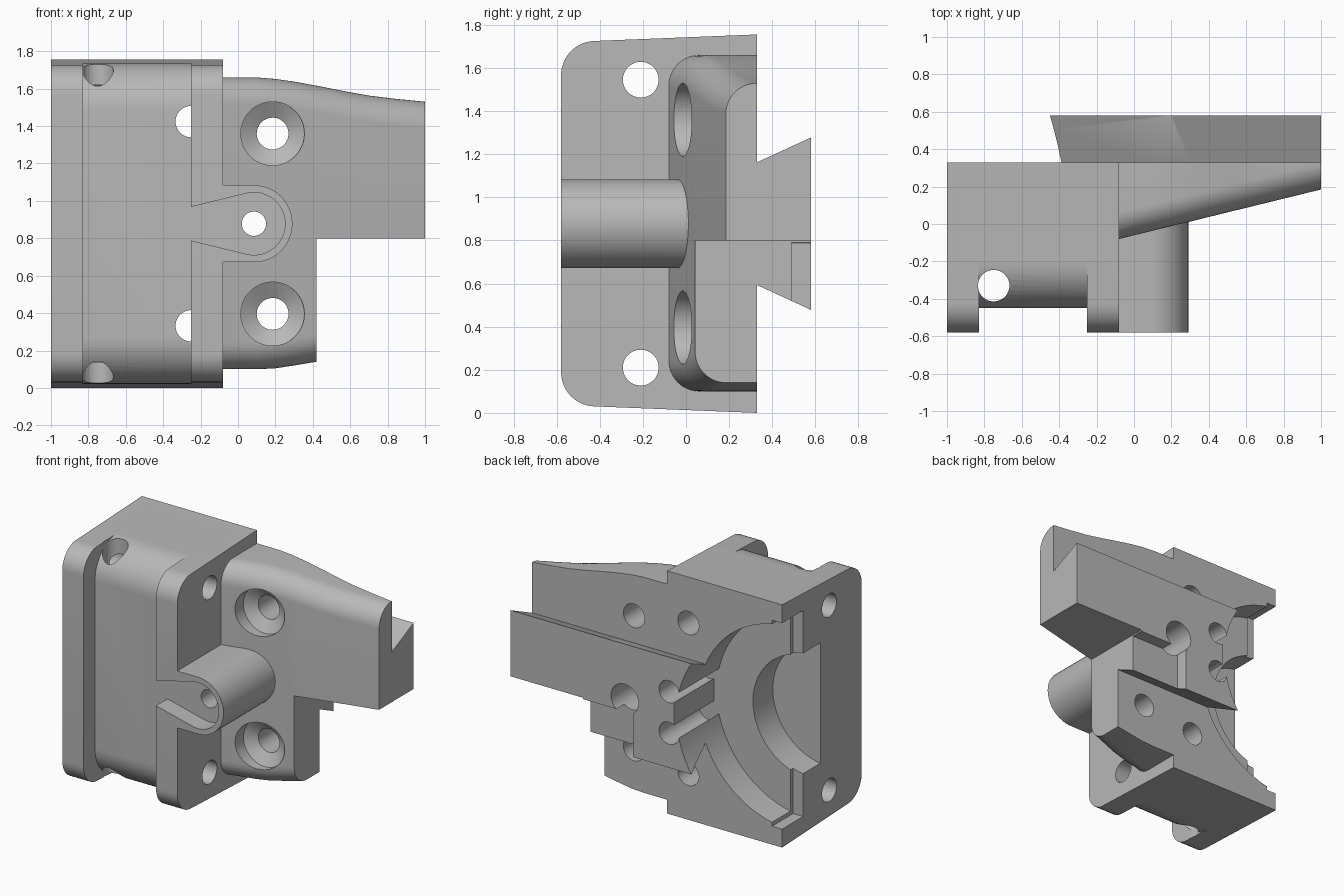
import bpy, bmesh
from math import sin, cos, pi, radians

cube = bpy.data.objects.get("Cube")
if cube:
    bpy.data.objects.remove(cube, do_unlink=True)

MID = 0.878    # height of the mirror line
BACK = 0.33    # mounting face

grey = bpy.data.materials.new("light_grey")
grey.use_nodes = True
grey.diffuse_color = (0.48, 0.48, 0.48, 1)
grey.node_tree.nodes["Principled BSDF"].inputs["Base Color"].default_value = (0.48, 0.48, 0.48, 1)


def loft(name, rings):
    """Closed solid through rings of matching 3D points."""
    bm = bmesh.new()
    loops = [[bm.verts.new(p) for p in ring] for ring in rings]
    n = len(loops[0])
    for a, b in zip(loops, loops[1:]):
        for i in range(n):
            j = (i + 1) % n
            bm.faces.new((a[i], a[j], b[j], b[i]))
    bm.faces.new(loops[0][::-1])
    bm.faces.new(loops[-1])
    bmesh.ops.recalc_face_normals(bm, faces=bm.faces)
    mesh = bpy.data.meshes.new(name)
    bm.to_mesh(mesh)
    bm.free()
    mesh.materials.append(grey)
    ob = bpy.data.objects.new(name, mesh)
    bpy.context.collection.objects.link(ob)
    return ob


def place(axis, p, t):
    u, v = p
    return {"x": (t, u, v), "y": (u, t, v), "z": (u, v, t)}[axis]


def prism(name, axis, pts, a, b):
    return loft(name, [[place(axis, p, t) for p in pts] for t in (a, b)])


def arc(cx, cy, r, start, end, steps=12):
    angles = [radians(start + (end - start) * i / steps) for i in range(steps + 1)]
    return [(cx + r * cos(t), cy + r * sin(t)) for t in angles]


def rod(name, axis, cx, cy, r, a, b, steps=48):
    return prism(name, axis, arc(cx, cy, r, 0, 360, steps)[:-1], a, b)


def box(name, x0, x1, y0, y1, z0, z1):
    return prism(name, "z", [(x0, y0), (x1, y0), (x1, y1), (x0, y1)], z0, z1)


def combine(target, tool, operation):
    tool.hide_render = True
    mod = target.modifiers.new(tool.name, "BOOLEAN")
    mod.operation = operation
    mod.solver = "EXACT"
    mod.object = tool
    bpy.context.view_layer.objects.active = target
    bpy.ops.object.modifier_apply(modifier=mod.name)
    bpy.data.objects.remove(tool, do_unlink=True)


def rounded_section(front, radius, top, bottom, back_top, back_bottom):
    """Side outline with both front corners rounded, as (y, z)."""
    return (arc(front + radius, top - radius, radius, 90, 180)
            + arc(front + radius, bottom + radius, radius, 180, 270)
            + [(BACK, back_bottom), (BACK, back_top)])


def block_section(front, radius):
    top = 2 * MID - 0.04 * (BACK - front - radius)
    return rounded_section(front, radius, top, 2 * MID - top, 2 * MID, 0)


# Main block with two taller end flanges
bracket = prism("bracket_body", "x", block_section(-0.45, 0.25), -0.95, -0.12)
for name, x0, x1 in (("outer_flange", -1, -0.83), ("inner_flange", -0.25, -0.08)):
    combine(bracket, prism(name, "x", block_section(-0.58, 0.16), x0, x1), "UNION")

# Tapering wing with a slanted front and curved upper and lower edges
stations = [(-0.15, 1.66, 0.1), (0.1, 1.66, 0.1), (0.2, 1.652, 0.105), (0.3, 1.638, 0.12),
            (0.42, 1.616, 0.14), (0.55, 1.59, 0.14), (0.7, 1.563, 0.14),
            (0.85, 1.545, 0.14), (1, 1.53, 0.14)]
rings = []
for x, top, bottom in stations:
    front = -0.08 + 0.245 * (x + 0.08)
    outline = rounded_section(front, 0.143, top, bottom, top, bottom)
    rings.append([(x, y, z) for y, z in outline])
combine(bracket, loft("wing", rings), "UNION")

# Dovetail rail on the back
rail = [(0.25, MID - 0.285), (BACK, MID - 0.285), (0.58, MID - 0.4),
        (0.58, MID + 0.4), (BACK, MID + 0.285), (0.25, MID + 0.285)]
combine(bracket, prism("dovetail_rail", "x", rail, -0.6, 1), "UNION")

# Round-nosed boss on the front
boss = arc(0.085, MID, 0.206, -90, 90, 24) + [(-0.15, MID + 0.206), (-0.15, MID - 0.206)]
combine(bracket, prism("boss", "y", boss, -0.58, 0.1), "UNION")

cutters = [
    # Lower part of the wing and rail is shortened and stepped
    box("wing_notch", 0.42, 1.2, -0.7, 0.8, -0.2, 0.8),
    box("rail_step", 0.02, 0.6, 0.49, 0.8, 0.2, 0.79),
    # Stepped round recess open to the end
    rod("outer_recess", "y", -1.06, MID, 0.73, 0.12, 0.9, 96),
    box("recess_slot", -1.2, -0.92, 0.09, 0.9, MID - 0.745, MID + 0.745),
    rod("inner_recess", "y", -1.06, MID, 0.44, -0.107, 0.5, 72),
    box("rail_pocket", -0.6, -0.31, 0.12, 0.9, MID - 0.13, MID + 0.13),
    # Tapered pocket and bore in the boss
    prism("boss_pocket", "y", arc(0.085, MID, 0.167, -103, 103, 32)
          + [(-0.3, MID + 0.078), (-0.3, MID - 0.078)], -0.8, -0.45),
    rod("boss_bore", "y", 0.085, MID, 0.065, -0.8, 0.9),
    rod("boss_counterbore", "y", 0.085, MID, 0.11, 0.15, 0.9),
    rod("vertical_bore", "z", -0.75, -0.33, 0.084, -0.3, 2),
]
# Holes repeated above and below the mirror line
for side in (-1, 1):
    z = MID + side * 0.482
    cutters += [
        rod("flange_bore", "x", -0.21, MID + side * 0.668, 0.083, -1.2, -0.02),
        rod("block_bore", "y", -0.25, MID + side * 0.546, 0.084, -0.455, 0.6),
        rod("rail_bore", "y", -0.27, MID + side * 0.15, 0.08, 0.12, 0.9),
        rod("screw_bore", "y", 0.185, z, 0.085, -0.5, 0.6),
        loft("screw_seat", [[(u, y, v) for u, v in arc(0.185, z, r, 0, 360, 48)[:-1]]
                            for y, r in ((-0.3, 0.17), (0.04, 0.17), (0.09, 0.085))]),
    ]
for cutter in cutters:
    combine(bracket, cutter, "DIFFERENCE")

# Smooth curved faces, keep machined edges sharp
bpy.ops.object.select_all(action="DESELECT")
bracket.select_set(True)
bpy.context.view_layer.objects.active = bracket
bpy.ops.object.shade_smooth_by_angle(angle=radians(25))
